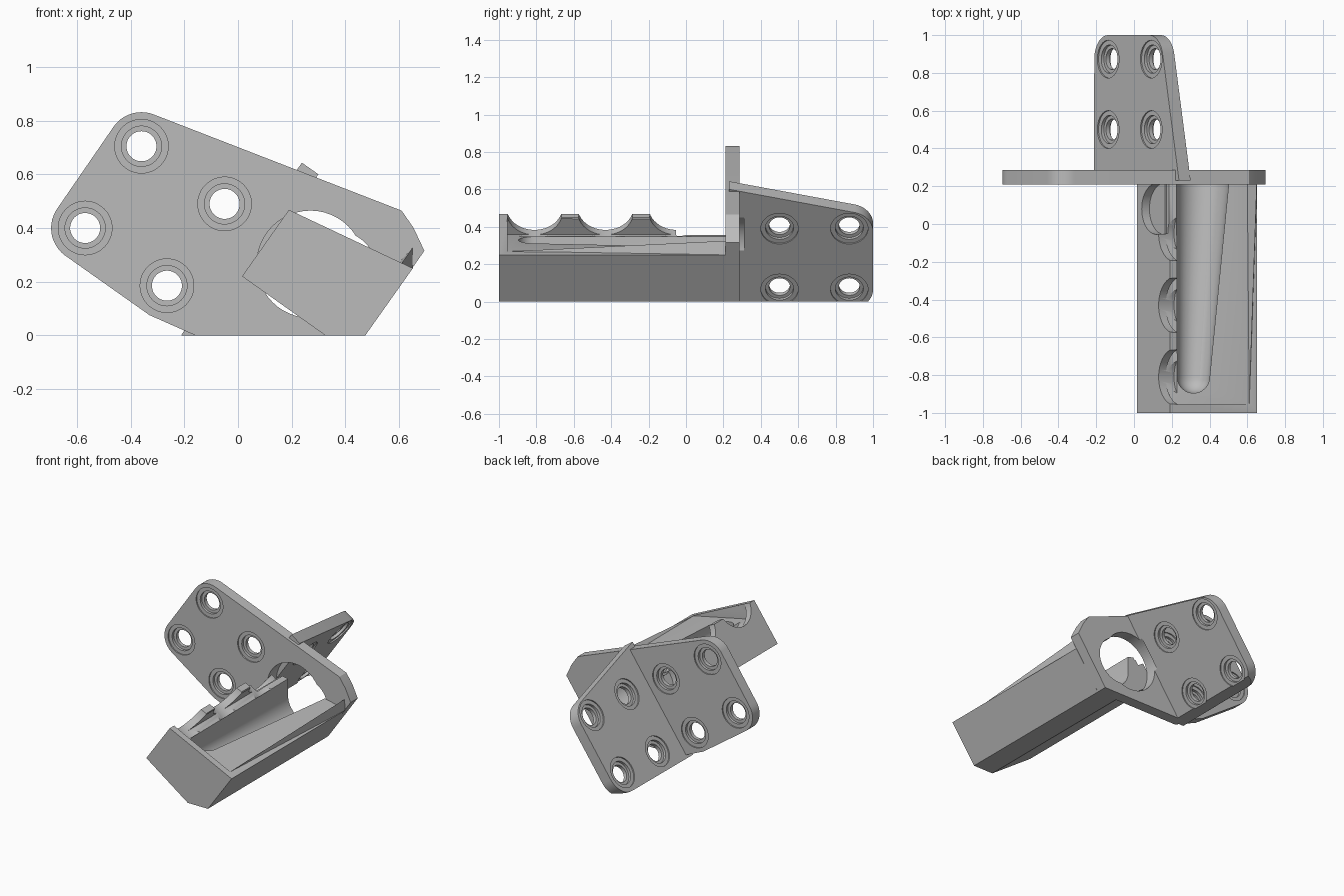
import bpy, bmesh, math
from mathutils import Matrix, Vector

cube = bpy.data.objects.get("Cube")
if cube:
    bpy.data.objects.remove(cube, do_unlink=True)

grey = bpy.data.materials.new("plain_grey")
grey.use_nodes = True
colour = (0.5, 0.5, 0.5, 1)
grey.diffuse_color = colour
grey.node_tree.nodes["Principled BSDF"].inputs["Base Color"].default_value = colour

# Tilted frame of the tray and side plate: local x across, y along, z up the wall
TILT = Matrix.Translation((0.015, 0, 0.22)) @ Matrix.Rotation(math.radians(35), 4, 'Y')


def hull(name, points, matrix=None):
    """Solid convex part wrapped around points."""
    bm = bmesh.new()
    for p in points:
        bm.verts.new(matrix @ Vector(p) if matrix else p)
    bmesh.ops.convex_hull(bm, input=bm.verts)
    loose = [v for v in bm.verts if not v.link_faces]
    bmesh.ops.delete(bm, geom=loose, context='VERTS')
    bmesh.ops.dissolve_limit(bm, angle_limit=0.005, verts=bm.verts, edges=bm.edges)
    bmesh.ops.recalc_face_normals(bm, faces=bm.faces)
    mesh = bpy.data.meshes.new(name)
    bm.to_mesh(mesh)
    bm.free()
    mesh.materials.append(grey)
    ob = bpy.data.objects.new(name, mesh)
    bpy.context.collection.objects.link(ob)
    return ob


def disc(a, b, r, n=48):
    return [(a + r * math.cos(2 * math.pi * i / n),
             b + r * math.sin(2 * math.pi * i / n)) for i in range(n)]


def along_y(pts, lo, hi):
    return [(a, y, b) for y in (lo, hi) for a, b in pts]


def along_x(pts, lo, hi):
    return [(x, a, b) for x in (lo, hi) for a, b in pts]


def cut(ob, cutters):
    """Subtract each cutter, then bake and remove it."""
    for c in cutters:
        mod = ob.modifiers.new("cut", 'BOOLEAN')
        mod.object, mod.operation, mod.solver = c, 'DIFFERENCE', 'EXACT'
        bpy.context.view_layer.update()
        graph = bpy.context.evaluated_depsgraph_get()
        mesh = bpy.data.meshes.new_from_object(ob.evaluated_get(graph))
        ob.modifiers.clear()
        ob.data = mesh
        bpy.data.objects.remove(c, do_unlink=True)


def screw_holes(ob, centres, sweep, lo, hi, matrix=None):
    """Through holes with a shallow seat on both faces."""
    for a, b in centres:
        spans = ((0.056, lo - 0.1, hi + 0.1), (0.075, lo - 0.1, lo + 0.025),
                 (0.075, hi - 0.025, hi + 0.1), (0.1, lo - 0.1, lo + 0.008),
                 (0.1, hi - 0.008, hi + 0.1))
        cut(ob, [hull("cutter", sweep(disc(a, b, r), s, e), matrix) for r, s, e in spans])


def clearance():
    """Round relief where the plates and the tray meet."""
    return hull("cutter", along_y(disc(0.27, 0.265, 0.2), 0.2, 0.31))


# Upright front plate
F0, F1 = 0.21, 0.285
outline = (disc(-0.57, 0.4, 0.127) + disc(-0.36, 0.705, 0.127)
           + [(0.61, 0.465), (0.655, 0.4), (0.695, 0.315), (0.475, 0), (-0.16, 0), (-0.33, 0.075)])
front_plate = hull("front_plate", along_y(outline, F0, F1))
screw_holes(front_plate, [(-0.36, 0.705), (-0.57, 0.4), (-0.05, 0.49), (-0.265, 0.185)],
            along_y, F0, F1)
cut(front_plate, [clearance(),
                  hull("cutter", along_y(disc(0.365, 0.235, 0.155), 0.1, 0.4))])

# Tilted side plate behind it
S0, S1 = -0.06, 0.015
outline = (disc(0.873, 0.2, 0.127) + disc(0.873, -0.18, 0.127)
           + [(0.23, 0.475), (0.23, -0.31)])
side_plate = hull("side_plate", along_x(outline, S0, S1), TILT)
screw_holes(side_plate, [(y, u) for y in (0.5, 0.873) for u in (0.218, -0.179)],
            along_x, S0, S1, TILT)
ground = [(x, y, z) for x in (-2, 2) for y in (-2, 2) for z in (-1, 0)]
cut(side_plate, [clearance(), hull("cutter", ground)])

# Tray body
profile = [(0.015, 0.22), (0.19, 0.468), (0.652, 0.25), (0.475, 0), (0.325, 0)]
tray = hull("tray", along_y(profile, -1, 0.212))

# Sunken deck behind the end wall and beside the thin left wall
deck = [(0.17, 0.36), (0.63, 0.262), (0.9, 0.205), (0.9, 0.7), (0.41, 0.7)]
cut(tray, [hull("cutter", along_y(deck, -0.955, 0.3))])

# Tapered round channel with a domed end, open at the top
channel = along_y(disc(0.365, 0.235, 0.14), 0.25, 0.25)
for k in range(9):
    t = k / 8 * math.pi / 2
    y = -0.81 - 0.085 * math.sin(t)
    channel += along_y(disc(0.315, 0.26, 0.085 * math.cos(t) + 0.0005), y, y)
channel += [(x, y, z + 0.3) for x, y, z in channel]
cut(tray, [hull("cutter", channel)])

# Finger scallops in the left wall, with a lowered stretch next to the plate
for y in (-0.81, -0.43, -0.05):
    cut(tray, [hull("cutter", along_x(disc(y, 0.35, 0.15), -0.1, 0.1), TILT)])
step = [(-0.05, 0.19), (-0.05, 0.5), (0.3, 0.5), (0.3, 0.19)]
cut(tray, [hull("cutter", along_x(step, -0.1, 0.06), TILT),
           hull("cutter", along_x(disc(0.08, 0.18, 0.135), -0.1, 0.05), TILT)])

# Slim rib rising along the right rim to the plate
hull("right_rib", [(0.6, 0.212, 0.27), (0.65, 0.212, 0.325),
                   (0.652, 0.212, 0.25), (0.61, -0.955, 0.268)])

# Smooth the round surfaces, keep the edges crisp
for ob in bpy.context.collection.objects:
    ob.select_set(ob.type == 'MESH')
bpy.context.view_layer.objects.active = tray
bpy.ops.object.shade_smooth_by_angle(angle=math.radians(30))
